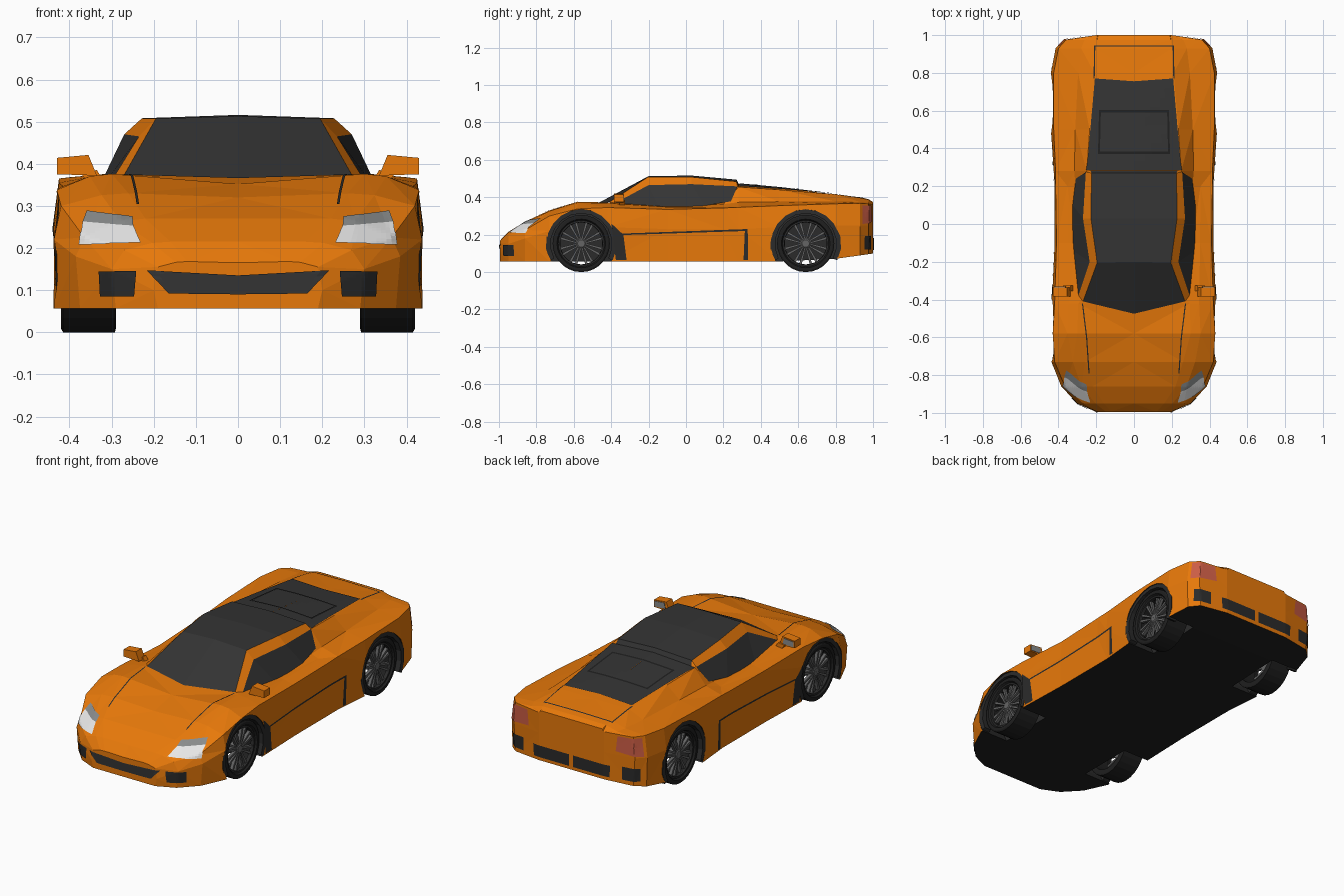
import bpy, bmesh, math
from mathutils import Vector
from mathutils.bvhtree import BVHTree

if "Cube" in bpy.data.objects:
    bpy.data.objects.remove(bpy.data.objects["Cube"])


def material(name, r, g, b):
    m = bpy.data.materials.new(name)
    m.diffuse_color = (r, g, b, 1)
    m.use_nodes = True
    m.node_tree.nodes["Principled BSDF"].inputs["Base Color"].default_value = m.diffuse_color
    return m


PAINT = material("orange paint", 0.80, 0.19, 0.003)
GLASS = material("dark glass", 0.034, 0.034, 0.034)
TRIM = material("dark trim", 0.024, 0.024, 0.024)
BLACK = material("black rubber", 0.014, 0.014, 0.014)
RIM = material("rim grey", 0.13, 0.13, 0.13)
LAMP = material("lamp white", 0.8, 0.8, 0.8)
LENS = material("lens grey", 0.25, 0.26, 0.26)
RED = material("tail light red", 0.60, 0.11, 0.06)


def make(name, verts, faces, mats, index=None, mirror=True, recalc=True):
    me = bpy.data.meshes.new(name)
    me.from_pydata([tuple(v) for v in verts], [], faces)
    for m in mats:
        me.materials.append(m)
    for i, p in enumerate(me.polygons):
        p.material_index = index[i] if index else 0
    if recalc:
        bm = bmesh.new()
        bm.from_mesh(me)
        bmesh.ops.recalc_face_normals(bm, faces=bm.faces)
        bm.to_mesh(me)
        bm.free()
    ob = bpy.data.objects.new(name, me)
    bpy.context.scene.collection.objects.link(ob)
    if mirror:
        ob.modifiers.new("mirror", 'MIRROR').use_mirror_merge = False
    return ob


def grid_faces(rows, cols, wrap_rows=False, wrap_cols=False):
    R, C = rows if wrap_rows else rows - 1, cols if wrap_cols else cols - 1
    return [(i * cols + j, i * cols + (j + 1) % cols,
             (i + 1) % rows * cols + (j + 1) % cols, (i + 1) % rows * cols + j)
            for i in range(R) for j in range(C)]


def extrude(name, profile, axis, a, b, mat):
    """Prism: a 2D outline swept along x or y from a to b."""
    n = len(profile)
    pos = (lambda u, v, t: (t, u, v)) if axis == 'x' else (lambda u, v, t: (u, t, v))
    verts = [pos(u, v, t) for t in (a, b) for u, v in profile]
    faces = grid_faces(2, n, wrap_cols=True) + [tuple(range(n)), tuple(range(n, 2 * n))]
    return make(name, verts, faces, [mat])


def lathe(name, profile, y, z, n, mat):
    """Closed (x, radius) profile spun around a wheel axis."""
    verts = [(x, y + r * math.cos(k * math.tau / n), z + r * math.sin(k * math.tau / n))
             for k in range(n) for x, r in profile]
    return make(name, verts, grid_faces(n, len(profile), True, True), [mat])


# Body shell: cross-sections from nose to tail
# y, bottom half width, waist x z, shoulder x z, deck crease x z, centre z
SECTIONS = [
    (-0.995, .19, .20, .10, .19, .155, .12, .168, .165),
    (-0.95, .29, .30, .15, .27, .195, .16, .215, .215),
    (-0.86, .375, .385, .18, .365, .225, .22, .27, .27),
    (-0.73, .435, .437, .22, .42, .30, .26, .33, .32),
    (-0.58, .44, .44, .24, .43, .338, .30, .376, .352),
    (-0.42, .43, .435, .24, .42, .345, .295, .372, .37),
    (-0.10, .42, .42, .23, .41, .335, .31, .35, .38),
    (0.20, .42, .42, .23, .415, .343, .31, .363, .38),
    (0.28, .42, .425, .23, .415, .346, .25, .455, .47),
    (0.50, .44, .44, .24, .425, .355, .235, .44, .45),
    (0.80, .44, .44, .25, .425, .365, .21, .415, .415),
    (0.93, .41, .415, .25, .40, .368, .20, .397, .40),
    (0.975, .36, .37, .25, .36, .365, .195, .388, .39),
    (1.0, .20, .20, .25, .20, .362, .19, .375, .375)]
verts = []
for y, w, xm, zm, xs, zs, xi, zi, zc in SECTIONS:
    zb = 0.057 + max(0, y - 0.7) * 0.14
    hollow = 0.35 * (zi - zs) if y > 0.1 else -0.25 * (zi - zs)
    haunch = (xi + (xs - xi) * .4, zi + (zs - zi) * .4 - hollow)
    half = [(w, zb), (xm, zm), (xs, zs), haunch, (xi, zi)]
    ring = [(0, zb)] + half + [(0, zc)] + [(-x, z) for x, z in reversed(half)]
    verts += [(x, y, z) for x, z in ring]
N = len(SECTIONS)
faces = grid_faces(N, 12, wrap_cols=True) + [tuple(range(12)), tuple(range(N * 12 - 12, N * 12))]
body = make("body_shell", verts, faces, [PAINT, TRIM, BLACK], mirror=False)
bm = bmesh.new()
bm.from_mesh(body.data)
bmesh.ops.triangulate(bm, faces=bm.faces)
bm.to_mesh(body.data)
TREE = BVHTree.FromBMesh(bm)
bm.free()

# Wheel wells cut from the body
WHEELS = {"front": -0.56, "rear": 0.64}
WELL_Z, WELL_R = 0.15, 0.186
for side, wy in WHEELS.items():
    outline = [(wy + WELL_R * math.cos(k * math.tau / 20), WELL_Z + WELL_R * math.sin(k * math.tau / 20))
               for k in range(20)]
    cutter = extrude("well_cutter", outline, 'x', 0.27, 0.6, TRIM)
    cutter.hide_render = True
    mod = body.modifiers.new("well", 'BOOLEAN')
    mod.operation, mod.solver, mod.object = 'DIFFERENCE', 'EXACT', cutter
dg = bpy.context.evaluated_depsgraph_get()
cut = bpy.data.meshes.new_from_object(body.evaluated_get(dg))
body.modifiers.clear()
body.data = cut
for ob in [o for o in bpy.data.objects if o.name.startswith("well_cutter")]:
    bpy.data.objects.remove(ob)
cut.materials.clear()
for m in (PAINT, TRIM, BLACK):
    cut.materials.append(m)
for p in cut.polygons:
    c, p.material_index = p.center, 0
    if p.normal.z < -0.85 and c.z < 0.12:
        p.material_index = 2
    for wy in WHEELS.values():
        rad = Vector((0, c.y - wy, c.z - WELL_Z))
        if rad.length < 0.2 and (abs(abs(c.x) - 0.27) < 0.002 or p.normal.dot(rad.normalized()) < -0.8):
            p.material_index = 1

# Cabin: windscreen, roof, orange rails and side windows
A0, A1 = (0, -.475, .366), (.27, -.41, .374)
B0, B1 = (0, -.20, .513), (.195, -.205, .507)
C0, C1 = (0, .03, .516), (.228, .03, .508)
D0, D1 = (0, .27, .494), (.225, .27, .484)
P1, P2, P3, P4 = (.295, -.38, .368), (.235, -.2, .465), (.27, .03, .47), (.255, .275, .458)
Q2, Q3, Q4 = (.325, -.14, .343), (.325, .1, .355), (.308, .24, .378)
R0, R1 = (0, .29, .455), (.235, .29, .445)
panels = [((A0, A1, B1, B0), 1), ((B0, B1, C1, C0), 1), ((C0, C1, D1, D0), 1), ((D0, D1, R1, R0), 1),
          ((A1, P1, P2, B1), 0), ((B1, P2, P3, C1), 0), ((C1, P3, P4, D1), 0), ((D1, P4, R1), 0),
          ((P1, Q2, P2), 1), ((P2, Q2, Q3, P3), 1), ((P3, Q3, Q4, P4), 1)]
verts, faces, index = [], [], []
for pts, mi in panels:
    pts = [Vector(p) for p in pts]
    mid = sum(pts, Vector()) / len(pts)
    if (pts[1] - pts[0]).cross(pts[2] - pts[0]).dot(mid - Vector((0, 0, .3))) < 0:
        pts.reverse()
    faces.append(tuple(range(len(verts), len(verts) + len(pts))))
    verts += pts
    index.append(mi)
make("cabin", verts, faces, [PAINT, GLASS], index, recalc=False)

VIEWS = {'front': (lambda u, v: (u, -3, v), (0, 1, 0)), 'back': (lambda u, v: (u, 3, v), (0, -1, 0)),
         'side': (lambda u, v: (3, u, v), (-1, 0, 0)), 'top': (lambda u, v: (u, v, 3), (0, 0, -1))}


def patch(name, quad, view, mat, n=12, m=8, off=0.004):
    """Thin plate: a quad seen in one view, draped onto the body shell."""
    origin, d = VIEWS[view]
    d = Vector(d)
    a, b, c, e = [Vector(q) for q in quad]
    pts = []
    for i in range(m + 1):
        for j in range(n + 1):
            q = a.lerp(b, j / n).lerp(e.lerp(c, j / n), i / m)
            o = Vector(origin(*q))
            hit, nor, _, _ = TREE.ray_cast(o, d)
            if hit is None:
                hit, nor, _, _ = TREE.find_nearest(o + d * 2.2)
            if nor.dot(d) > 0:
                nor = -nor
            pts.append(hit + nor * off)
    fs = []
    for f in grid_faces(m + 1, n + 1):
        nor = (pts[f[2]] - pts[f[0]]).cross(pts[f[3]] - pts[f[1]])
        fs.append(f if nor.dot(d) < 0 else f[::-1])
    make(name, pts, fs, [mat], recalc=False)


# Front: grilles and headlights
patch("nose_grille", [(0, .09), (.165, .092), (.215, .147), (0, .135)], 'front', GLASS)
patch("corner_intake", [(.245, .085), (.325, .085), (.328, .145), (.24, .145)], 'front', TRIM)
patch("headlight", [(.23, .21), (.375, .207), (.368, .26), (.248, .25)], 'front', LAMP)
patch("headlight_lens", [(.248, .25), (.368, .26), (.358, .286), (.25, .272)], 'front', LENS)
# Rear: tail lights and grilles
patch("tail_light", [(.265, .27), (.403, .257), (.39, .357), (.275, .355)], 'back', RED)
patch("rear_corner_grille", [(.30, .12), (.388, .12), (.388, .192), (.30, .192)], 'back', TRIM)
patch("rear_grille", [(.012, .118), (.23, .118), (.235, .182), (.012, .182)], 'back', TRIM)
# Engine cover with framed window
patch("engine_cover", [(0, .285), (.25, .285), (.207, .77), (0, .755)], 'top', GLASS, 8, 10, .005)
for y in (.37, .59):
    patch("cover_frame_cross", [(0, y), (.185, y), (.185, y + .012), (0, y + .012)], 'top', BLACK, 8, 1, .008)
patch("cover_frame_side", [(.18, .37), (.19, .37), (.185, .6), (.175, .6)], 'top', BLACK, 1, 8, .008)
# Panel seams
patch("boot_seam_side", [(.208, .77), (.214, .77), (.21, .945), (.204, .945)], 'top', TRIM, 1, 10, .002)
patch("boot_seam_end", [(0, .938), (.208, .938), (.208, .945), (0, .945)], 'top', TRIM, 10, 1, .002)
patch("bonnet_seam", [(.235, -.79), (.241, -.79), (.254, -.6), (.248, -.6)], 'top', TRIM, 1, 14, .003)
patch("bonnet_seam_rear", [(.248, -.6), (.254, -.6), (.276, -.42), (.27, -.42)], 'top', TRIM, 1, 14, .003)
patch("door_seam", [(-.34, .198), (.33, .22), (.33, .23), (-.34, .206)], 'side', TRIM, 14, 2, .003)
patch("side_vent", [(.308, .065), (.333, .065), (.33, .225), (.315, .225)], 'side', TRIM, 2, 6, .003)
patch("front_mud_flap", [(-.375, .065), (-.318, .065), (-.335, .2), (-.40, .26)], 'side', TRIM, 3, 8, .003)

# Wheels and arch trims
CZ = 0.153
TYRE = [(.29, .122), (.29, .145), (.292, .153), (.415, .153), (.42, .145), (.42, .13), (.405, .12)]
for side, y in WHEELS.items():
    lathe(side + "_tyre", TYRE, y, CZ, 28, BLACK)
    lathe(side + "_rim_ring", [(.392, .112), (.392, .124), (.41, .124), (.41, .114)], y, CZ, 28, TRIM)
    lathe(side + "_hub", [(.36, .001), (.36, .034), (.395, .034), (.405, .02), (.405, .001)], y, CZ, 14, RIM)
    verts, faces = [], []
    for k in range(8):
        for s in (-1, 1):
            t = k * math.tau / 8 + math.pi / 8
            out, tan = Vector((0, math.cos(t), math.sin(t))), Vector((0, -math.sin(t), math.cos(t)))
            b = len(verts)
            for x in (.385, .402):
                for r, h in ((.025, .002), (.025, .01), (.117, .024), (.117, .01)):
                    verts.append(Vector((x, y, CZ)) + out * r + tan * (s * h))
            faces += [tuple(b + i for i in f) for f in
                      grid_faces(2, 4, wrap_cols=True) + [(0, 1, 2, 3), (4, 5, 6, 7)]]
    make(side + "_spokes", verts, faces, [RIM])
    arc = [math.radians(-28 + 236 * k / 12) for k in range(13)]
    outline = [(y + .19 * math.cos(t), WELL_Z + .186 * math.sin(t)) for t in arc]
    outline += [(y + .164 * math.cos(t), WELL_Z + .164 * math.sin(t)) for t in reversed(arc)]
    n, x1 = len(outline), (.432 if side == "front" else .437)
    verts = [(x - max(0, v - .2) * .1, u, v) for x in (.39, x1) for u, v in outline]
    quads = [(i, i + 1, 24 - i, 25 - i) for i in range(12)]
    faces = grid_faces(2, n, wrap_cols=True) + quads + [tuple(i + n for i in q) for q in quads]
    make(side + "_arch_trim", verts, faces, [TRIM])

# Door mirrors
extrude("door_mirror", [(.335, .372), (.43, .375), (.43, .414), (.355, .421)], 'y', -.385, -.335, PAINT)
extrude("mirror_stalk", [(.31, .345), (.345, .34), (.375, .38), (.335, .385)], 'y', -.355, -.325, PAINT)
extrude("mirror_glass", [(.36, .382), (.424, .38), (.424, .409), (.365, .414)], 'y', -.336, -.332, LENS)
